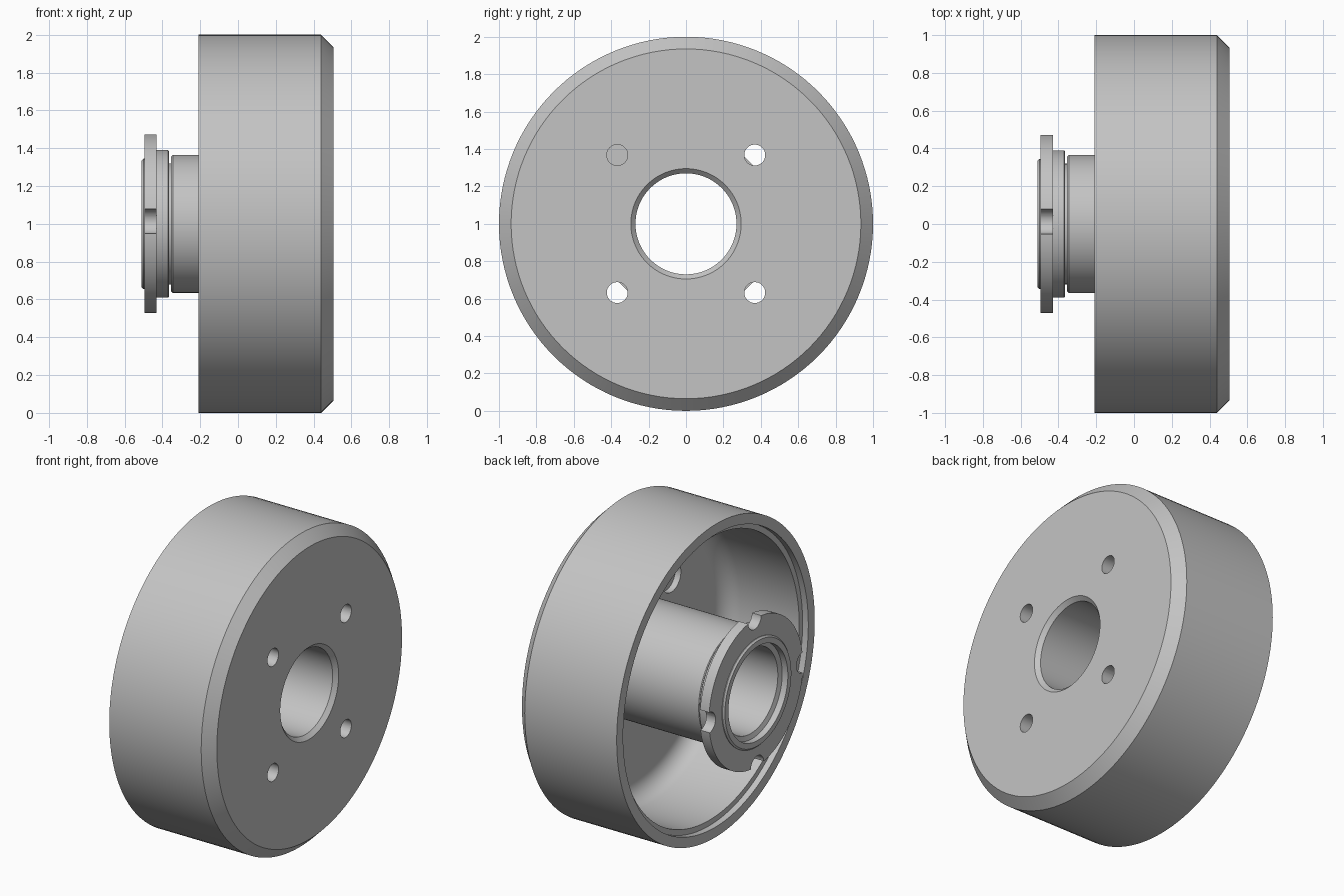
import bpy, bmesh, math
from mathutils import Matrix, Vector

cube = bpy.data.objects.get("Cube")
if cube:
    bpy.data.objects.remove(cube, do_unlink=True)

AXIS_Z = 1.0
SEGMENTS = 128

steel = bpy.data.materials.new("machined grey")
steel.use_nodes = True
GREY = (0.55, 0.55, 0.55, 1)
steel.diffuse_color = GREY
steel.node_tree.nodes["Principled BSDF"].inputs["Base Color"].default_value = GREY


def add_object(name, bm):
    bmesh.ops.recalc_face_normals(bm, faces=bm.faces)
    mesh = bpy.data.meshes.new(name)
    bm.to_mesh(mesh)
    bm.free()
    mesh.materials.append(steel)
    obj = bpy.data.objects.new(name, mesh)
    bpy.context.collection.objects.link(obj)
    return obj


def lathe(name, profile):
    """Turn a closed (x, radius) outline around the long axis."""
    bm = bmesh.new()
    verts = [bm.verts.new((x, 0, AXIS_Z + r)) for x, r in profile]
    edges = [bm.edges.new((v, verts[(i + 1) % len(verts)])) for i, v in enumerate(verts)]
    bmesh.ops.spin(bm, geom=verts + edges, cent=(0, 0, AXIS_Z), axis=(1, 0, 0),
                   angle=math.tau, steps=SEGMENTS, use_duplicate=False)
    bmesh.ops.remove_doubles(bm, verts=bm.verts, dist=0.0001)
    return add_object(name, bm)


def drill(target, name, x, depth, offset, radius, first_angle):
    """Cut four equally spaced holes parallel to the long axis."""
    bm = bmesh.new()
    for i in range(4):
        a = first_angle + i * math.pi / 2
        place = Matrix.Translation(Vector((x, offset * math.cos(a), AXIS_Z + offset * math.sin(a))))
        bmesh.ops.create_cone(bm, cap_ends=True, segments=32, radius1=radius, radius2=radius,
                              depth=depth, matrix=place @ Matrix.Rotation(math.pi / 2, 4, 'Y'))
    cutter = add_object(name, bm)
    cutter.hide_render = True
    mod = target.modifiers.new(name, 'BOOLEAN')
    mod.operation = 'DIFFERENCE'
    mod.solver = 'EXACT'
    mod.object = cutter
    bpy.context.view_layer.objects.active = target
    bpy.ops.object.modifier_apply(modifier=name)
    bpy.data.objects.remove(cutter, do_unlink=True)


# Drum shell with hollow hub, rounded inner corner and stepped rim
FILLET, FLOOR, WALL = 0.115, 0.36, 0.90
corner = []
for i in range(9):
    a = i / 8 * math.pi / 2
    corner.append((FLOOR - FILLET + FILLET * math.cos(a), WALL - FILLET + FILLET * math.sin(a)))
drum = lathe("drum_and_hub", [
    (0.505, 0.295), (0.505, 0.935), (0.44, 1.0), (-0.21, 1.0),
    (-0.21, 0.935), (-0.17, 0.935), (-0.17, WALL),
    *reversed(corner),
    (FLOOR, 0.365), (-0.345, 0.365), (-0.355, 0.355), (-0.355, 0.32),
    (-0.43, 0.32), (-0.43, 0.335), (-0.50, 0.345), (-0.51, 0.335),
    (-0.51, 0.30), (-0.47, 0.30), (-0.46, 0.27), (0.48, 0.27)])

# Bolt holes with counterbores inside the drum
drill(drum, "bolt_holes", 0.43, 0.4, 0.52, 0.056, math.pi / 4)
drill(drum, "counterbores", 0.36, 0.08, 0.52, 0.095, math.pi / 4)

# Washer and slotted lock nut on the hub end
washer = lathe("washer", [(-0.365, 0.318), (-0.365, 0.385), (-0.37, 0.39),
                          (-0.43, 0.39), (-0.43, 0.318)])
nut = lathe("lock_nut", [(-0.43, 0.325), (-0.43, 0.475), (-0.495, 0.475), (-0.495, 0.325)])
drill(nut, "nut_slots", -0.46, 0.2, 0.475, 0.066, math.radians(-1.6))

# Smooth round surfaces, keep machined edges sharp
bpy.ops.object.select_all(action='DESELECT')
for obj in (drum, washer, nut):
    obj.select_set(True)
bpy.context.view_layer.objects.active = drum
bpy.ops.object.shade_smooth_by_angle(angle=math.radians(25))
